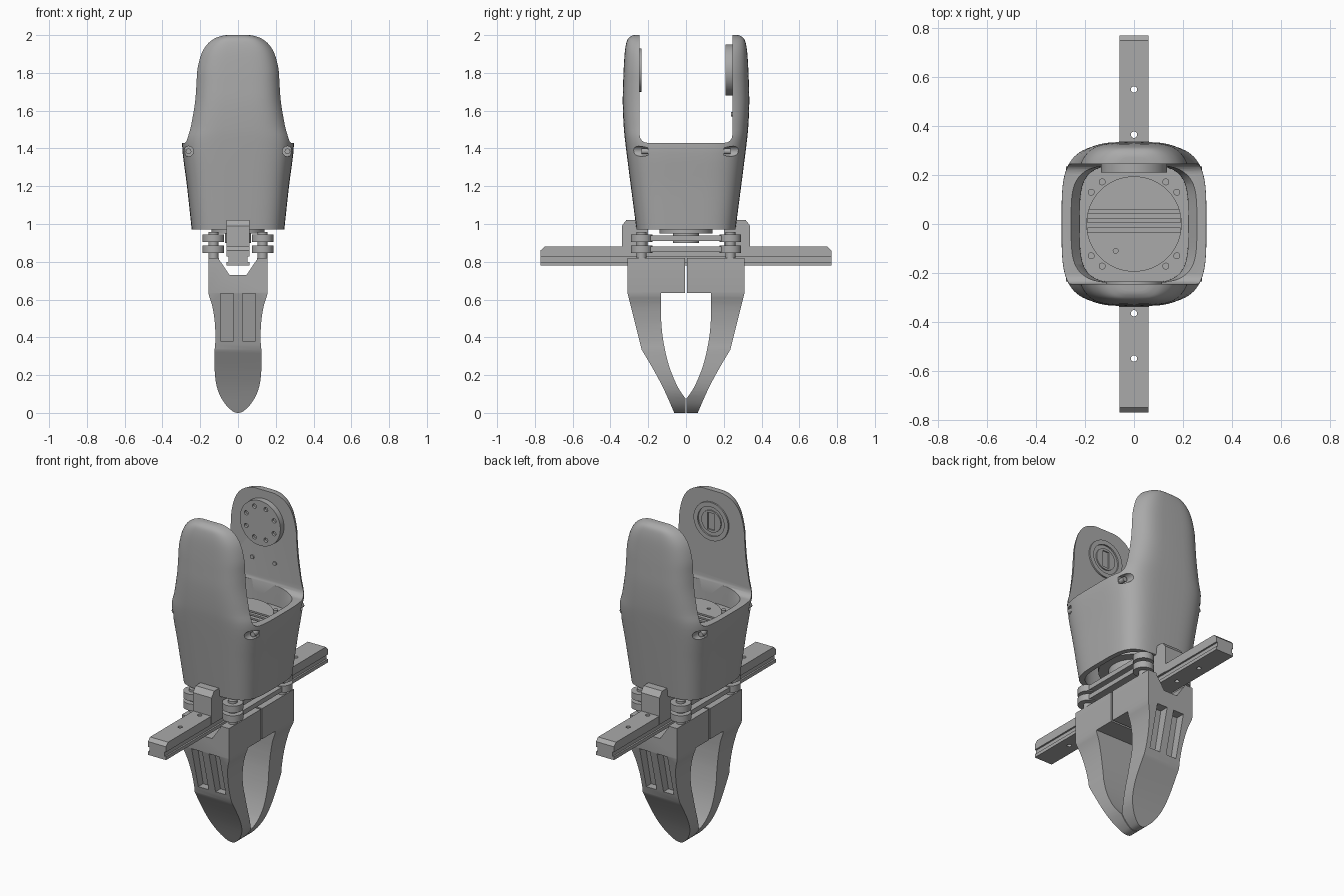
import bpy, bmesh, math
from mathutils import Vector, Matrix

cube = bpy.data.objects.get("Cube")
if cube:
    bpy.data.objects.remove(cube, do_unlink=True)

grey = bpy.data.materials.new("neutral grey")
grey.use_nodes = True
grey.diffuse_color = (0.4, 0.4, 0.4, 1)
grey.node_tree.nodes["Principled BSDF"].inputs["Base Color"].default_value = (0.4, 0.4, 0.4, 1)


def finish(name, bm, angle=30):
    bmesh.ops.recalc_face_normals(bm, faces=bm.faces)
    me = bpy.data.meshes.new(name)
    bm.to_mesh(me)
    bm.free()
    me.materials.append(grey)
    ob = bpy.data.objects.new(name, me)
    bpy.context.collection.objects.link(ob)
    smooth(me, angle)
    return ob


def smooth(me, angle=30):
    for p in me.polygons:
        p.use_smooth = True
    me.set_sharp_from_angle(angle=math.radians(angle))


def loft(name, rings, angle=30):
    bm = bmesh.new()
    loops = [[bm.verts.new(p) for p in ring] for ring in rings]
    for a, b in zip(loops, loops[1:]):
        for i in range(len(a)):
            j = (i + 1) % len(a)
            bm.faces.new((a[i], a[j], b[j], b[i]))
    bm.faces.new(loops[0])
    bm.faces.new(loops[-1])
    return finish(name, bm, angle)


def prism(name, pts, axis, lo, hi):
    # axis x: points are (y, z); axis y: points are (x, z); axis z: points are (x, y)
    place = {"x": lambda a, b, t: (t, a, b), "y": lambda a, b, t: (a, t, b),
             "z": lambda a, b, t: (a, b, t)}[axis]
    return loft(name, [[place(a, b, t) for a, b in pts] for t in (lo, hi)])


def box(name, x, y, z):
    return prism(name, [(x[0], y[0]), (x[1], y[0]), (x[1], y[1]), (x[0], y[1])], "z", *z)


def disc(name, axis, centre, r, lo, hi, n=40):
    turn = [2 * math.pi * i / n for i in range(n)]
    return prism(name, [(centre[0] + r * math.cos(t), centre[1] + r * math.sin(t)) for t in turn],
                 axis, lo, hi)


def oval(z, w, d, n=80):
    # squarish oval ring
    ring = []
    for i in range(n):
        c, s = math.cos(2 * math.pi * i / n), math.sin(2 * math.pi * i / n)
        ring.append((w * math.copysign(abs(c) ** 0.5, c), d * math.copysign(abs(s) ** 0.5, s), z))
    return ring


def spline(pts, steps=4):
    p = [Vector(q) for q in pts]
    p = [p[0]] + p + [p[-1]]
    out = []
    for a, b, c, d in zip(p, p[1:], p[2:], p[3:]):
        for k in range(steps):
            t = k / steps
            out.append(tuple(b + (c - a) * t / 2 + (2 * a - 5 * b + 4 * c - d) * t * t / 2
                             + (3 * b - a - 3 * c + d) * t ** 3 / 2))
    return out + [tuple(p[-1])]


def carve(ob, *tools, op="DIFFERENCE"):
    for tool in tools:
        mod = ob.modifiers.new("cut", "BOOLEAN")
        mod.operation, mod.solver, mod.object = op, "EXACT", tool
    bpy.context.view_layer.update()
    me = bpy.data.meshes.new_from_object(ob.evaluated_get(bpy.context.evaluated_depsgraph_get()))
    ob.modifiers.clear()
    ob.data = me
    smooth(me)
    for tool in tools:
        bpy.data.objects.remove(tool, do_unlink=True)


# housing: lofted body, U-shaped gap between two tall plates, hollow inside
body = spline([(0.97, .245, .262), (1.2, .27, .292), (1.42, .296, .32), (1.52, .272, .33),
               (1.64, .248, .335), (1.74, .24, .333), (1.82, .235, .33), (1.9, .214, .325),
               (1.95, .183, .318), (1.98, .145, .308), (1.995, .107, .29), (2.0, .08, .275)])
housing = loft("housing", [oval(*r) for r in body], 40)
fillet = [(.205 + .04 * math.sin(a), 1.47 - .04 * math.cos(a))
          for a in [math.pi / 2 * i / 6 for i in range(7)]]
gap = fillet + [(.245, 2.2), (-.245, 2.2)] + [(-y, z) for y, z in reversed(fillet)]
holes = [disc("hole", "y", (sx * .262, 1.385), .027, min(sy * .2, sy * .5), max(sy * .2, sy * .5), 24)
         for sx in (-1, 1) for sy in (-1, 1)]
carve(housing, prism("gap", gap, "x", -.5, .5),
      loft("cavity", [oval(.9, .215, .236), oval(1.38, .222, .24), oval(1.46, .278, .24)]), *holes)
for sx in (-1, 1):
    for sy in (-1, 1):
        a, b = sorted((sy * .2, sy * .235))
        disc("corner_screw", "y", (sx * .262, 1.385), .015, a, b, 16)

# turntable floor inside the housing
loft("floor_plate", [oval(1.28, .23, .245), oval(1.33, .23, .245)])
drum = disc("motor_drum", "z", (0, 0), .195, 1.0, 1.36, 64)
carve(drum, *[box("groove", (-.19, .19), (y - .008, y + .008), (1.345, 1.4))
              for y in (-.025, .015, .05)],
      disc("pin_hole", "z", (-.075, -.11), .01, 1.34, 1.4, 16))
for sx in (-1, 1):
    for sy in (-1, 1):
        for x, y in ((.175, .13), (.13, .172)):
            disc("floor_screw", "z", (sx * x, sy * y), .014, 1.33, 1.345, 16)
disc("output_flange", "z", (0, 0), .14, .95, 1.0, 48)
disc("output_hub", "z", (0, 0), .07, .9, .95, 32)

# bearing hub on the inside of the back plate
hub = disc("back_hub", "y", (0, 1.815), .135, .21, .26, 48)
carve(hub, *[disc("hole", "y", (.1 * math.cos(a), 1.815 + .1 * math.sin(a)), .013, .19, .225, 16)
             for a in [math.pi / 4 * (i + .5) for i in range(8)]])
for x in (-.075, .075):
    disc("plate_screw", "y", (x, 1.58), .012, .238, .25, 16)

# recessed ring on the inside of the front plate
ring = disc("front_ring", "y", (0, 1.815), .115, -.26, -.236, 48)
carve(ring, disc("bore", "y", (0, 1.815), .088, -.252, -.2, 48))
inner = disc("front_ring_core", "y", (0, 1.815), .065, -.255, -.238, 40)
carve(inner, box("slot", (-.022, .022), (-.248, -.2), (1.765, 1.865)))

# slide rail with side grooves and bolt holes
end = [(-.77, .78), (.77, .78), (.77, .86), (.75, .88), (-.75, .88), (-.77, .86)]
rail = prism("slide_rail", end, "x", -.06, .06)
carve(rail, *[box("groove", (min(s * .05, s * .1), max(s * .05, s * .1)), (-1, 1), (.8, .828))
              for s in (-1, 1)],
      *[disc("hole", "z", (0, s * y), .013, .7, 1, 20) for s in (-1, 1) for y in (.365, .55)])

# finger shapes: side profile crossed with front outline
outer = [(.31, .82), (.31, .635)] + spline([(.235, .335), (.17, .225), (.115, .12), (.062, 0)])
opening = spline([(.002, .075), (.045, .14), (.09, .25), (.12, .38), (.132, .5), (.132, .635)])
side = outer + [(.002, 0)] + opening + [(.006, .635), (.006, .82)]
half = [(.157, .82), (.157, .64)] + spline([(.154, .62), (.135, .56), (.122, .47), (.12, .38),
        (.124, .32), (.122, .2), (.105, .115), (.07, .05), (.03, .01), (.005, 0)])
outline = half + [(-x, z) for x, z in reversed(half)]
notch = [(-.1, .85), (-.1, .81), (-.085, .79), (-.045, .73), (.045, .73), (.085, .79),
         (.1, .81), (.1, .85)]

for s, label in ((-1, "front"), (1, "back")):
    flip = lambda pts: [(s * y, z) for y, z in pts]
    finger = prism(label + "_finger", flip(side), "x", -.3, .3)
    carve(finger, prism("outline", outline, "y", -.5, .5), op="INTERSECT")
    slot = flip([(.4, .38), (.2, .38), (.255, .632), (.4, .632)])
    carve(finger, prism("notch", notch, "y", -.5, .5),
          prism("slot", slot, "x", .023, .092), prism("slot", slot, "x", -.092, -.023))
    # carriage block riding on the rail
    prism(label + "_carriage", flip([(.2, .83), (.34, .83), (.34, .99), (.315, 1.022), (.2, 1.022)]),
          "x", -.062, .062)

# parallel links, knuckles and pivot pins on both sides
for x, label in ((-.13, "right"), (.13, "left")):
    for z in (.867, .925):
        box(label + "_link", (x - .032, x + .032), (-.235, .235), (z - .014, z + .014))
        for y in (-.235, .235):
            disc(label + "_knuckle", "z", (x, y), .057, z - .02, z + .02, 32)
    for y in (-.235, .235):
        disc(label + "_pin", "z", (x, y), .026, .8, .958, 24)
